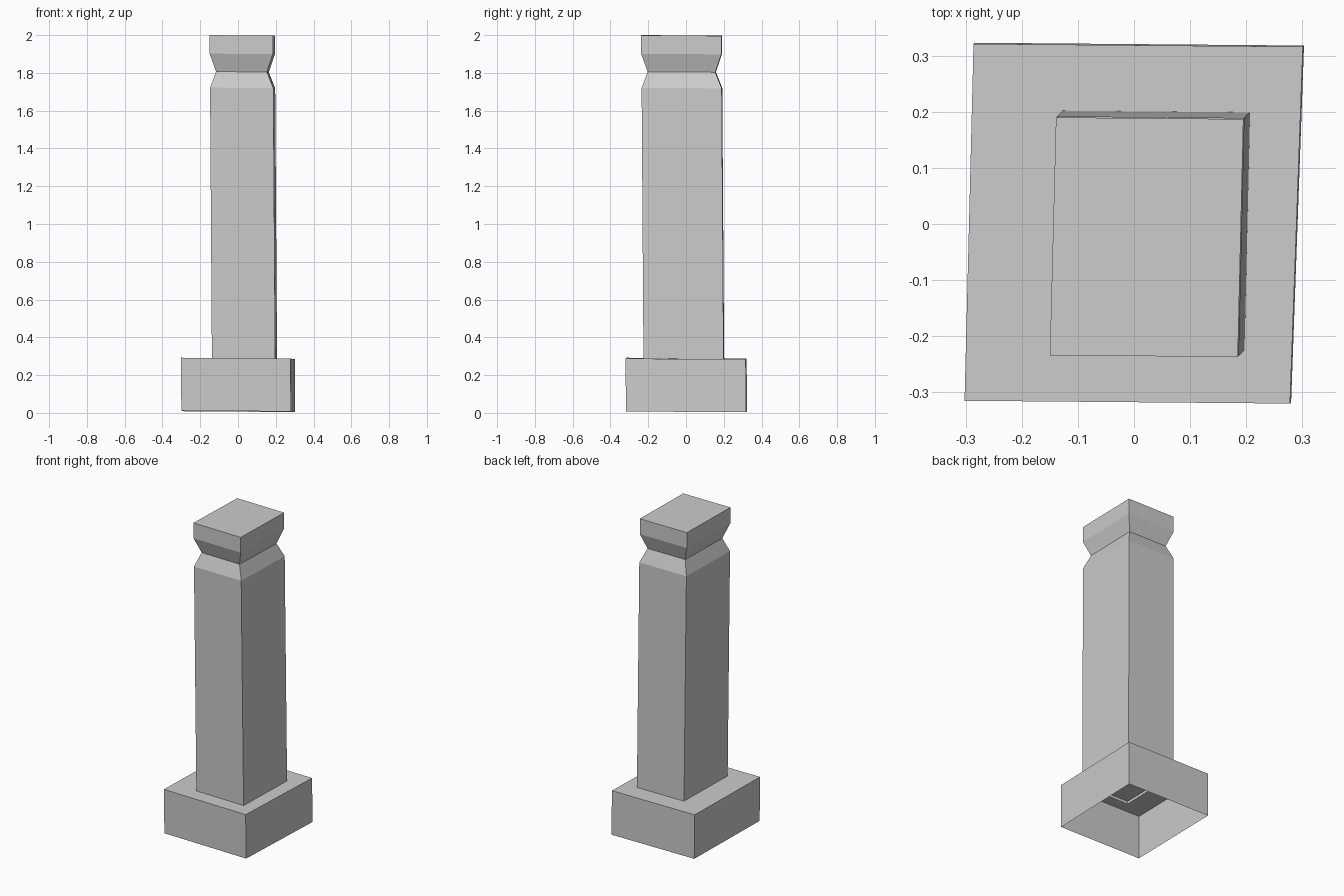
import bpy
import bmesh

cube = bpy.data.objects.get("Cube")
if cube:
    bpy.data.objects.remove(cube, do_unlink=True)

# One plain stone colour
stone = bpy.data.materials.new("stone grey")
stone.use_nodes = True
stone.diffuse_color = (0.6, 0.6, 0.6, 1)
stone.node_tree.nodes["Principled BSDF"].inputs["Base Color"].default_value = (0.6, 0.6, 0.6, 1)


def loft(name, corners, profile, tilt=(0, 0)):
    """Stack rings of one slightly skewed outline; closed on top, open below.
    Each profile entry is (z, inset, shift); tilt slopes z along x and y."""
    bm = bmesh.new()
    rings = []
    for z, inset, shift in profile:
        ring = []
        for i, (x, y) in enumerate(corners):
            side_x = 1 if i in (1, 2) else -1
            side_y = 1 if i in (2, 3) else -1
            ring.append(bm.verts.new((x - side_x * inset + shift,
                                      y - side_y * inset + shift,
                                      z + tilt[0] * x + tilt[1] * y)))
        rings.append(ring)
    for low, high in zip(rings, rings[1:]):
        for i in range(4):
            j = (i + 1) % 4
            bm.faces.new((low[i], low[j], high[j], high[i]))
    bm.faces.new(rings[-1])
    mesh = bpy.data.meshes.new(name)
    bm.to_mesh(mesh)
    bm.free()
    mesh.materials.append(stone)
    obj = bpy.data.objects.new(name, mesh)
    bpy.context.collection.objects.link(obj)
    return obj


# Hollow plinth, open underneath
loft("plinth",
     [(-0.302, -0.315), (0.278, -0.32), (0.301, 0.316), (-0.286, 0.321)],
     [(0.008, 0, 0.002), (0.288, 0, 0)], tilt=(-0.008, -0.005))

# Leaning shaft with a pinched neck and a square cap
loft("shaft",
     [(-0.15, -0.234), (0.185, -0.237), (0.195, 0.187), (-0.139, 0.19)],
     [(0.27, 0, 0.012), (1.72, 0, 0.002), (1.805, 0.033, 0.001),
      (1.90, 0, 0), (1.998, 0, 0)], tilt=(-0.005, -0.004))
